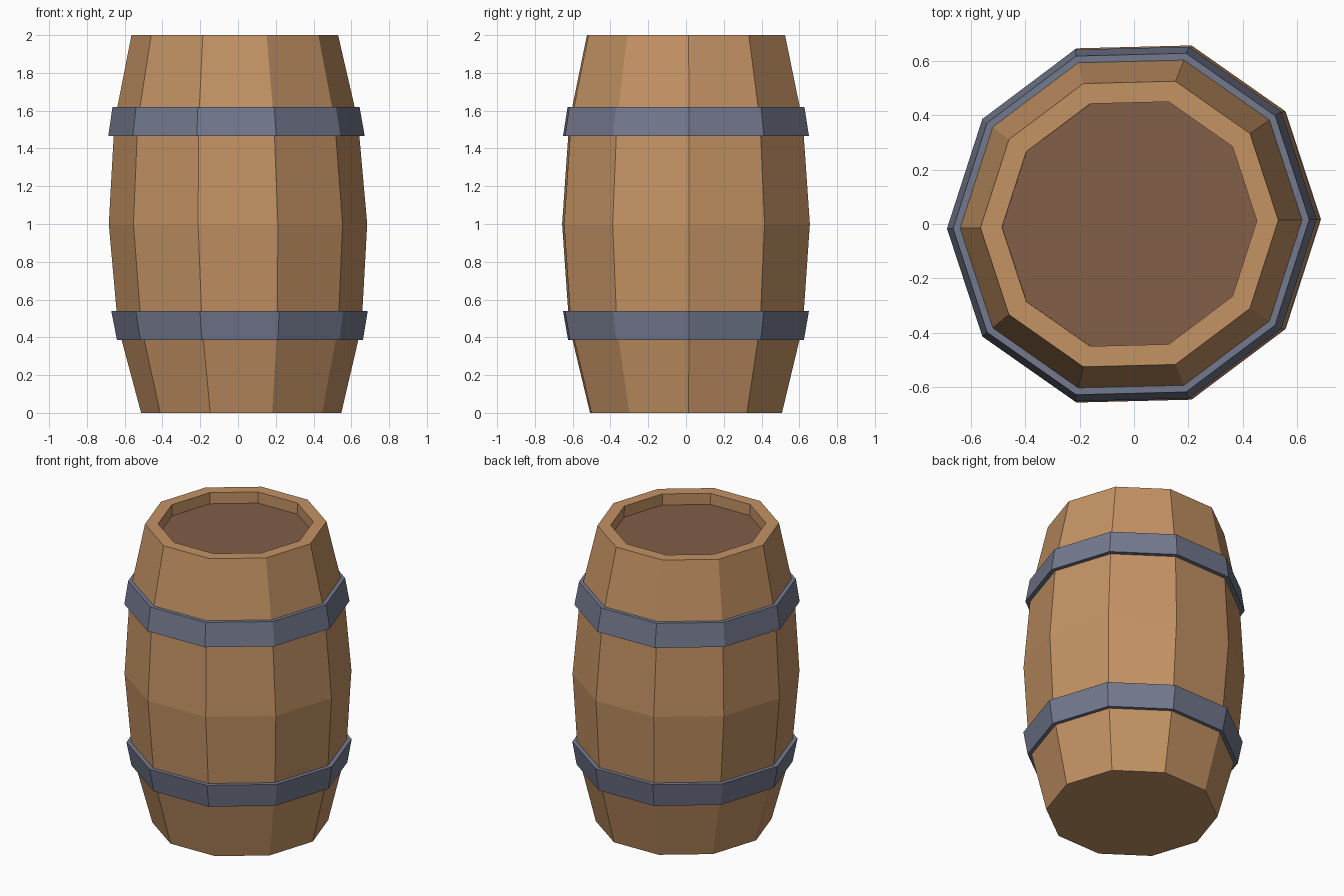
import bpy, bmesh, math

SIDES = 10
cube = bpy.data.objects.get("Cube")
if cube:
    bpy.data.objects.remove(cube)


def material(name, rgb):
    m = bpy.data.materials.new(name)
    m.use_nodes = True
    m.diffuse_color = (*rgb, 1)
    m.node_tree.nodes["Principled BSDF"].inputs["Base Color"].default_value = (*rgb, 1)
    return m


def ring(bm, radius, z):
    """Ten-sided ring with the barrel's slight hand-made lean."""
    verts = []
    for i in range(SIDES):
        a = math.tau * i / SIDES
        x, y = radius * math.cos(a), radius * math.sin(a)
        verts.append(bm.verts.new((x - 0.017 * (z - 1), y + 0.025 * x, z)))
    return verts


def lathe(name, profile, mat, closed=False, cap_start=False):
    """Sweep a (radius, z) profile around the barrel axis."""
    bm = bmesh.new()
    rings = [ring(bm, r, z) for r, z in profile]
    pairs = list(zip(rings, rings[1:]))
    if closed:
        pairs.append((rings[-1], rings[0]))
    for low, high in pairs:
        for i in range(SIDES):
            j = (i + 1) % SIDES
            bm.faces.new((low[i], low[j], high[j], high[i]))
    if cap_start:
        bm.faces.new(rings[0][::-1])
    if len(profile) == 1:
        bm.faces.new(rings[0])
    mesh = bpy.data.meshes.new(name)
    bm.to_mesh(mesh)
    bm.free()
    mesh.materials.append(mat)
    obj = bpy.data.objects.new(name, mesh)
    bpy.context.collection.objects.link(obj)
    return obj


wood = material("light_wood", (0.55, 0.29, 0.127))
dark_wood = material("dark_wood", (0.224, 0.112, 0.064))
metal = material("blue_grey_metal", (0.172, 0.192, 0.27))

# Staves: bulging outside, flat rim and recessed inner wall
RIM, LID_Z = 0.468, 1.925
lathe("barrel_body", [(0.53, 0), (0.645, 0.46), (0.684, 1), (0.645, 1.54),
                      (0.547, 2), (RIM, 2), (RIM, LID_Z)], wood, cap_start=True)

# Sunken lid
lathe("lid", [(RIM, LID_Z)], dark_wood)

# Hoops, flared towards the middle of the barrel
for name, z0, z1, r0, r1 in (("lower_hoop", 0.385, 0.54, 0.651, 0.679),
                             ("upper_hoop", 1.465, 1.62, 0.679, 0.654)):
    lathe(name, [(0.6, z0), (r0, z0), (r1, z1), (0.6, z1)], metal, closed=True)
